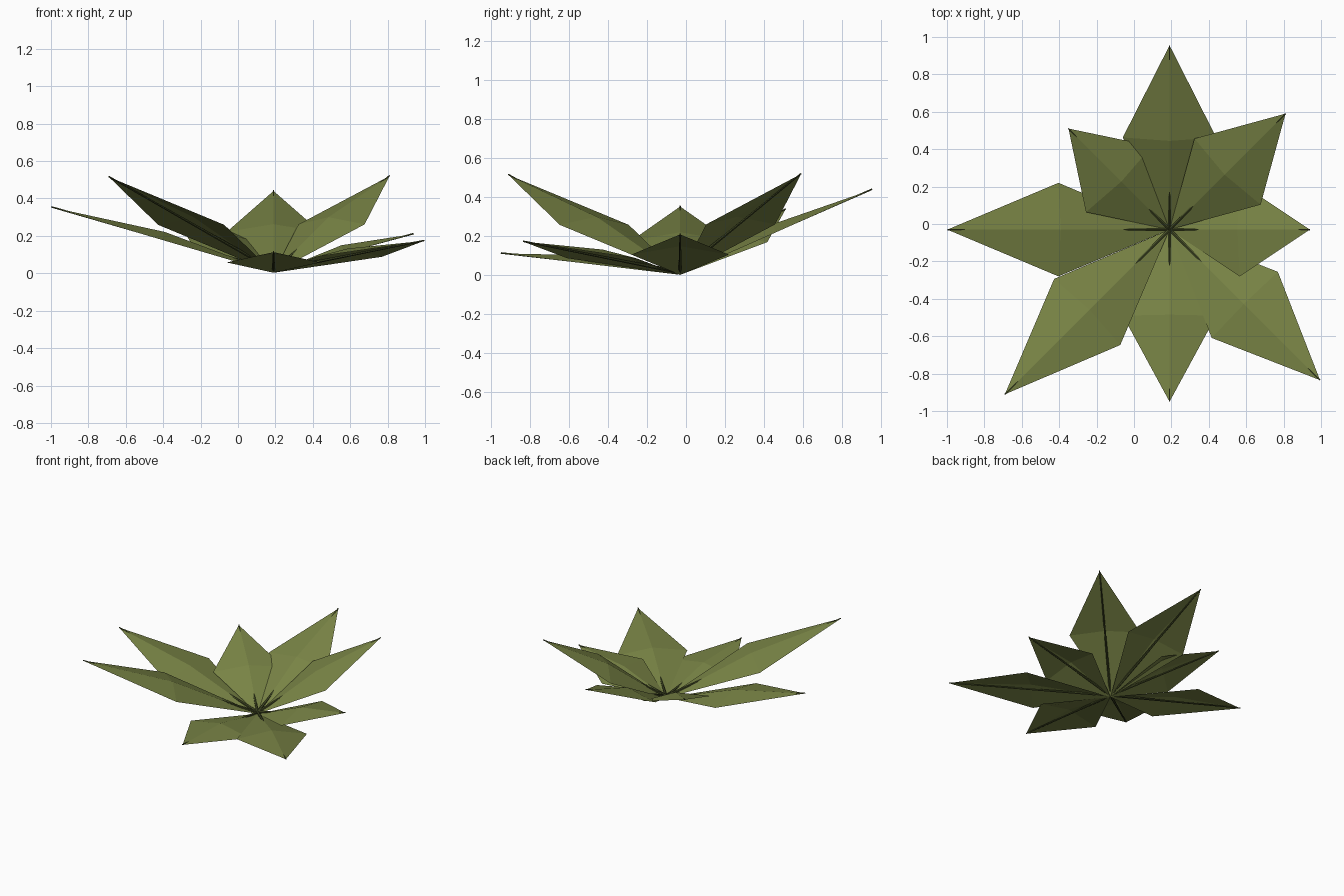
import bpy, math
from mathutils import Vector

if "Cube" in bpy.data.objects:
    bpy.data.objects.remove(bpy.data.objects["Cube"])

CENTRE = Vector((0.19, -0.03, 0.003))


def material(name, color):
    m = bpy.data.materials.new(name)
    m.diffuse_color = color
    m.use_nodes = True
    m.node_tree.nodes["Principled BSDF"].inputs["Base Color"].default_value = m.diffuse_color
    return m


leaf_mat = material("leaf_green", (0.19, 0.23, 0.06, 1))
rib_mat = material("rib_green", (0.06, 0.075, 0.02, 1))


def add_mesh(name, verts, faces, mat):
    me = bpy.data.meshes.new(name)
    me.from_pydata([tuple(v) for v in verts], [], faces)
    me.materials.append(mat)
    ob = bpy.data.objects.new(name, me)
    bpy.context.collection.objects.link(ob)


def leaf(name, angle, reach, rise):
    a = math.radians(angle)
    tip = Vector((math.cos(a) * reach, math.sin(a) * reach, rise))
    side = Vector((-math.sin(a), math.cos(a), 0))
    up = tip.normalized().cross(side)

    def at(t, s=0, h=0):
        return CENTRE + tip * t + side * s + up * h

    # folded diamond blade with a raised centre ridge
    blade = [at(0), at(0.5, -0.25), at(1), at(0.5, 0.25), at(0.5, 0, 0.045)]
    add_mesh(name + "_leaf", blade,
             [(0, 1, 4), (1, 2, 4), (2, 3, 4), (3, 0, 4)], leaf_mat)

    # thin tapering midrib, showing above the blade only near its ends
    rib = []
    for t, r, h in ((0, 0.010, 0.013), (1, 0.004, 0.002)):
        for k in range(6):
            b = k * math.pi / 3 + math.pi / 6
            rib.append(at(t, r * math.cos(b), h + r * math.sin(b)))
    faces = [(k, (k + 1) % 6, (k + 1) % 6 + 6, k + 6) for k in range(6)]
    faces += [tuple(range(5, -1, -1)), tuple(range(6, 12))]
    add_mesh(name + "_midrib", rib, faces, rib_mat)


# eight leaves around the centre: direction, horizontal reach, tip height
for spec in (("east", 0, 0.75, 0.207), ("north_east", 45, 0.877, 0.517),
             ("north", 90, 0.985, 0.437), ("north_west", 135, 0.764, 0.335),
             ("west", 180, 1.188, 0.35), ("south_west", 225, 1.245, 0.512),
             ("south", 270, 0.92, 0.11), ("south_east", 315, 1.138, 0.17)):
    leaf(*spec)
